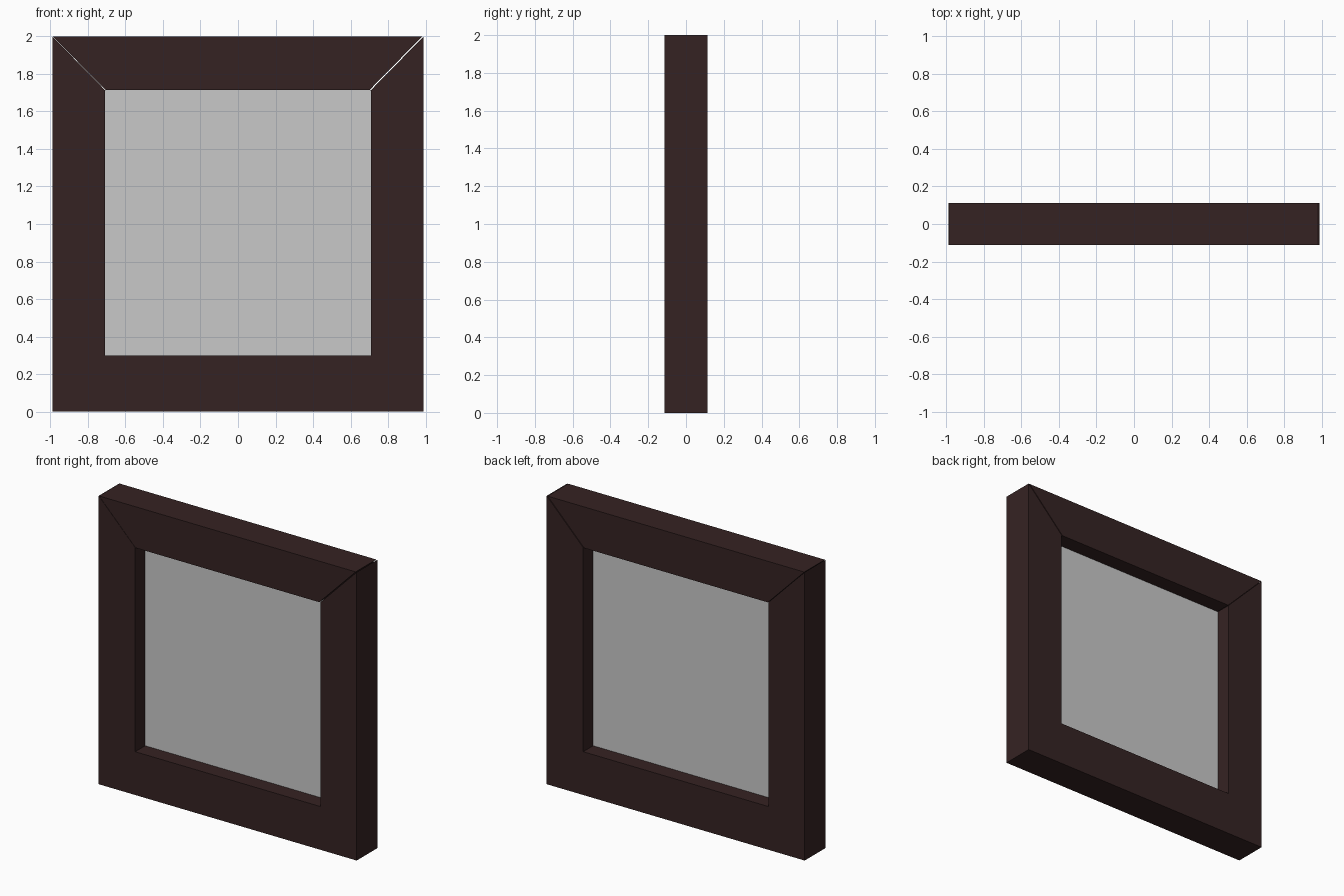
import bpy
import bmesh

cube = bpy.data.objects.get("Cube")
if cube:
    bpy.data.objects.remove(cube, do_unlink=True)


def material(name, color):
    mat = bpy.data.materials.new(name)
    mat.use_nodes = True
    mat.diffuse_color = color
    mat.node_tree.nodes["Principled BSDF"].inputs["Base Color"].default_value = color
    return mat


def extruded(name, outline, depth, mat):
    """Extrude an x-z outline along y, centred on y = 0."""
    bm = bmesh.new()
    face = bm.faces.new([bm.verts.new((x, -depth / 2, z)) for x, z in outline])
    result = bmesh.ops.extrude_face_region(bm, geom=[face])
    moved = [v for v in result["geom"] if isinstance(v, bmesh.types.BMVert)]
    bmesh.ops.translate(bm, verts=moved, vec=(0, depth, 0))
    bmesh.ops.recalc_face_normals(bm, faces=bm.faces)
    mesh = bpy.data.meshes.new(name)
    bm.to_mesh(mesh)
    bm.free()
    mesh.materials.append(mat)
    obj = bpy.data.objects.new(name, mesh)
    bpy.context.collection.objects.link(obj)
    return obj


wood = material("dark brown wood", (0.036, 0.0165, 0.0165, 1))
grey = material("pale grey pane", (0.584, 0.584, 0.584, 1))

OUT, INN = 0.99, 0.71            # half widths of the frame and its opening
TOP, HEAD, SILL = 2.0, 1.715, 0.3
DEPTH = 0.225
GAP_LEFT, GAP_RIGHT = 0.008, 0.003   # open mitre joints

# Jambs and bottom rail are one continuous U
extruded("frame_sides_and_bottom", [
    (-OUT, 0), (OUT, 0), (OUT, TOP), (INN, HEAD),
    (INN, SILL), (-INN, SILL), (-INN, HEAD), (-OUT, TOP)], DEPTH, wood)

# Mitred top rail, just short of the jambs
extruded("frame_top", [
    (-INN + GAP_RIGHT, HEAD), (INN - GAP_LEFT, HEAD),
    (OUT - GAP_LEFT, TOP), (-OUT + GAP_RIGHT, TOP)], DEPTH, wood)

# Thin pane in the middle of the depth
extruded("pane", [(-INN, SILL), (INN, SILL), (INN, HEAD), (-INN, HEAD)],
         0.006, grey)
